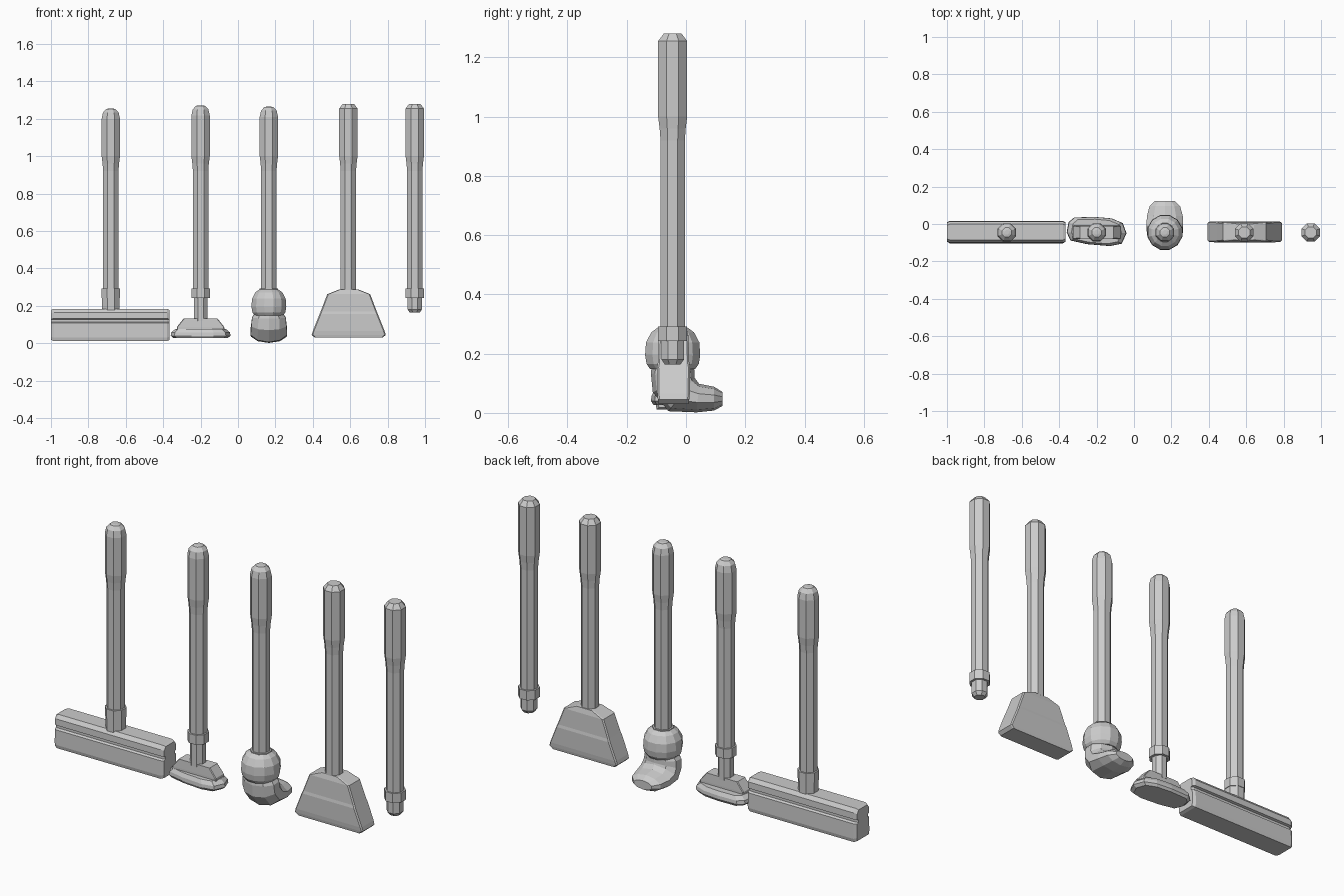
import bpy, bmesh
from math import sin, cos, pi, radians
from mathutils import Vector

if "Cube" in bpy.data.objects:
    bpy.data.objects.remove(bpy.data.objects["Cube"])

CY = -0.045  # common depth of all the poles


def loft(name, rings):
    """Skin a closed surface through rings having equal point counts."""
    bm = bmesh.new()
    loops = [[bm.verts.new(p) for p in r] for r in rings]
    n = len(loops[0])
    for a, b in zip(loops, loops[1:]):
        for i in range(n):
            j = (i + 1) % n
            bm.faces.new((a[i], a[j], b[j], b[i]))
    bm.faces.new(loops[0][::-1])
    bm.faces.new(loops[-1])
    bmesh.ops.recalc_face_normals(bm, faces=bm.faces)
    mesh = bpy.data.meshes.new(name)
    bm.to_mesh(mesh)
    bm.free()
    ob = bpy.data.objects.new(name, mesh)
    bpy.context.collection.objects.link(ob)
    return ob


def ring(c, rx, rv, tilt=0.0, n=8):
    """Flat-sided ring; tilt swings its plane from level to facing +y."""
    t, k = radians(tilt), cos(pi / n)
    out = []
    for i in range(n):
        a = 2 * pi * (i + 0.5) / n
        v = sin(a) * rv / k
        out.append(Vector(c) + Vector((cos(a) * rx / k, v * cos(t), v * sin(t))))
    return out


def turned(name, x, profile, n=8):
    return loft(name, [ring((x, CY, z), r, r, n=n) for r, z in profile])


def rect(x, hx, hy, z, ch=0.0, cy=CY):
    """Rectangle with cut corners."""
    pts = []
    for sx, sy in ((1, 1), (-1, 1), (-1, -1), (1, -1)):
        c = [(x + sx * hx, cy + sy * (hy - ch), z), (x + sx * (hx - ch), cy + sy * hy, z)]
        pts += c if sx * sy > 0 else c[::-1]
    return pts


# poles with thicker grips; domed or chamfered ends
def pole(name, x, top, dome):
    grip = 0.049
    prof = [(0.041, 0.27), (0.041, 0.92), (0.044, 0.96), (grip, 1.0)]
    if dome:
        prof += [(grip, top - 0.055), (0.042, top - 0.022), (0.025, top - 0.003), (0.012, top)]
    else:
        prof += [(grip, top - 0.025), (0.03, top)]
    turned(name, x, prof)


for nm, x, top, dome in (("push_broom", -0.68, 1.255, True), ("flat_mop", -0.2, 1.272, True),
                         ("string_mop", 0.165, 1.265, True), ("broom", 0.59, 1.28, False),
                         ("spare", 0.945, 1.28, False)):
    pole(nm + "_pole", x, top, dome)
    if nm != "broom":
        turned(nm + "_collar", x, [(0.049, 0.242), (0.049, 0.292)])

# push broom: socket, then head extruded along x with a groove over the bristles
turned("push_broom_socket", -0.68, [(0.046, 0.17), (0.046, 0.25)])
half = [(0.056, 0.012), (0.06, 0.03), (0.058, 0.108), (0.046, 0.114), (0.046, 0.128),
        (0.058, 0.132), (0.057, 0.165), (0.042, 0.184)]
section = [(d, z) for d, z in half] + [(-d, z) for d, z in reversed(half)]
xs = [(-1.0, 0.86), (-0.985, 1.0), (-0.38, 1.0), (-0.365, 0.86)]
loft("push_broom_head", [[(x, -0.043 + d * s, 0.098 + (z - 0.098) * (0.5 + s / 2))
                          for d, z in section] for x, s in xs])

# flat mop: neck, clamp block and irregular cloth pad
turned("flat_mop_neck", -0.2, [(0.036, 0.12), (0.036, 0.25)])
loft("flat_mop_clamp", [rect(-0.2, 0.128, 0.036, 0.07, 0.004), rect(-0.2, 0.126, 0.036, 0.088, 0.004),
                        rect(-0.2, 0.09, 0.034, 0.133, 0.004)])
outline = [(-0.04, -0.05), (-0.06, 0.005), (-0.12, 0.03), (-0.21, 0.038), (-0.32, 0.035),
           (-0.35, 0.01), (-0.36, -0.045), (-0.34, -0.088), (-0.25, -0.108), (-0.13, -0.118),
           (-0.065, -0.105)]
loft("flat_mop_pad", [[(-0.2 + (x + 0.2) * s, -0.04 + (y + 0.04) * s, z) for x, y in outline]
                      for s, z in ((0.9, 0.027), (1, 0.04), (0.98, 0.058), (0.84, 0.077))])

# string mop: bulb above, strands swept round to the back below
turned("string_mop_bulb", 0.165, [(0.05, 0.288), (0.072, 0.272), (0.09, 0.238), (0.093, 0.195),
                                  (0.088, 0.165), (0.076, 0.148)], n=12)
sweep = [(-0.045, 0.155, 0.078, 0.068, 0), (-0.045, 0.138, 0.09, 0.07, 5),
         (-0.042, 0.098, 0.094, 0.072, 22), (-0.015, 0.062, 0.098, 0.068, 52),
         (0.04, 0.05, 0.096, 0.046, 85), (0.095, 0.048, 0.082, 0.038, 90),
         (0.124, 0.047, 0.052, 0.022, 90)]
loft("string_mop_strands", [ring((0.165, y, z), rx, rv, t, n=10) for y, z, rx, rv, t in sweep])

# upright broom: flared head
loft("broom_head", [rect(0.592, hx, hy, z, 0.006, -0.042) for hx, hy, z in
                    ((0.182, 0.05, 0.03), (0.198, 0.053, 0.045), (0.192, 0.055, 0.065),
                     (0.156, 0.056, 0.155), (0.15, 0.053, 0.17), (0.115, 0.05, 0.262), (0.05, 0.043, 0.288))])

# spare pole: exposed tip
turned("spare_tip", 0.945, [(0.026, 0.163), (0.038, 0.18), (0.038, 0.25)])
